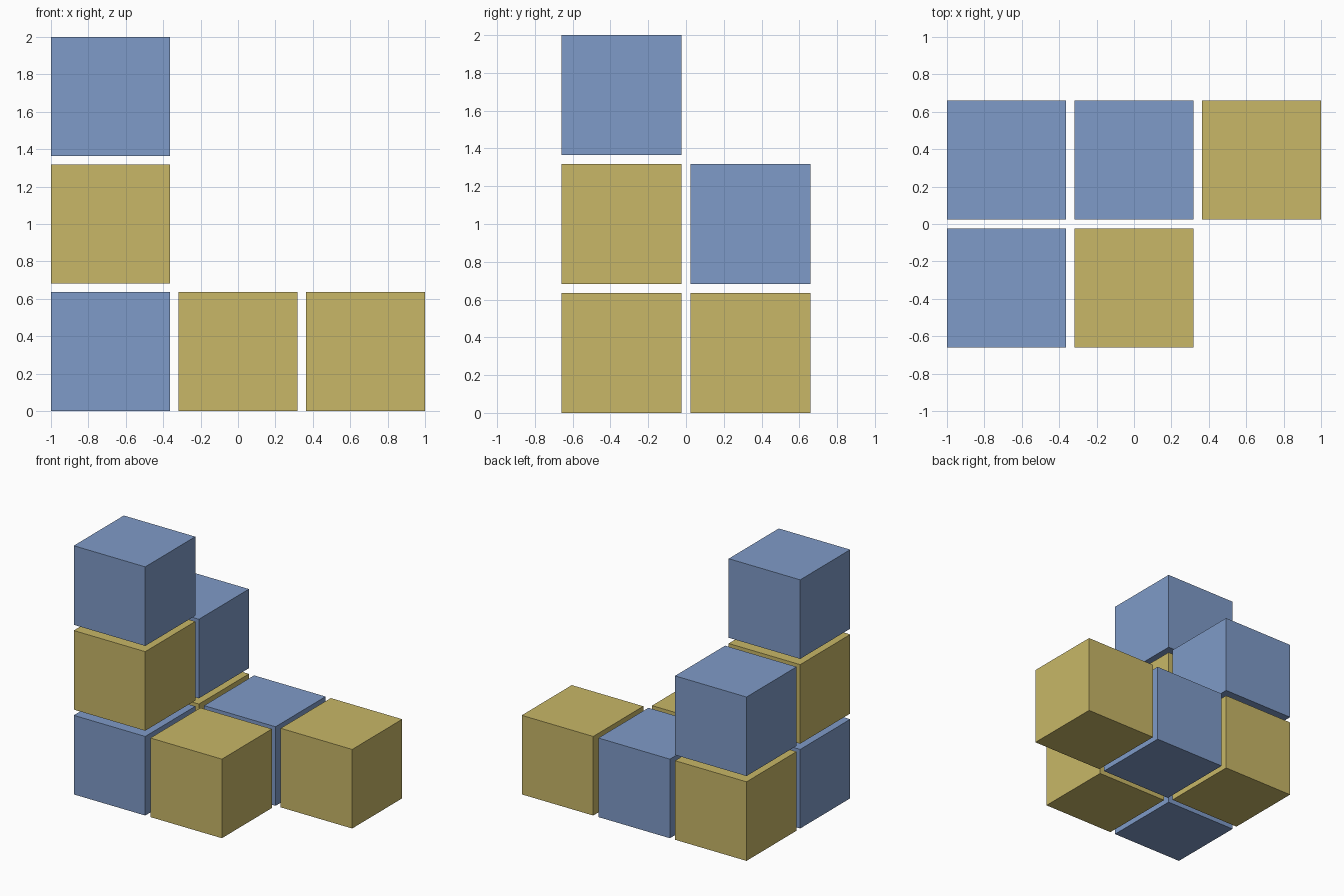
import bpy

if "Cube" in bpy.data.objects:
    bpy.data.objects.remove(bpy.data.objects["Cube"])

SIZE = 0.636    # cube edge
PITCH = 0.682   # cube spacing, leaving a thin gap


def material(name, rgb):
    mat = bpy.data.materials.new(name)
    mat.diffuse_color = (*rgb, 1.0)
    mat.use_nodes = True
    mat.node_tree.nodes["Principled BSDF"].inputs["Base Color"].default_value = mat.diffuse_color
    return mat


# Colours alternate like a 3D checkerboard
colours = [material("soft_blue", (0.212, 0.328, 0.578)),
           material("mustard_yellow", (0.578, 0.474, 0.136))]


def add_cube(name, i, j, k):
    location = ((i - 1) * PITCH, (j - 0.5) * PITCH, k * PITCH + SIZE / 2)
    bpy.ops.mesh.primitive_cube_add(size=SIZE, location=location)
    cube = bpy.context.object
    cube.name = name
    cube.data.materials.append(colours[(i + j + k) % 2])


# Stack heights per column: (column, row) -> number of cubes
stacks = {
    "front_left": (0, 0, 3),
    "front_middle": (1, 0, 1),
    "back_left": (0, 1, 2),
    "back_middle": (1, 1, 1),
    "back_right": (2, 1, 1),
}
for label, (i, j, height) in stacks.items():
    for k in range(height):
        add_cube(f"{label}_cube_level_{k + 1}", i, j, k)
